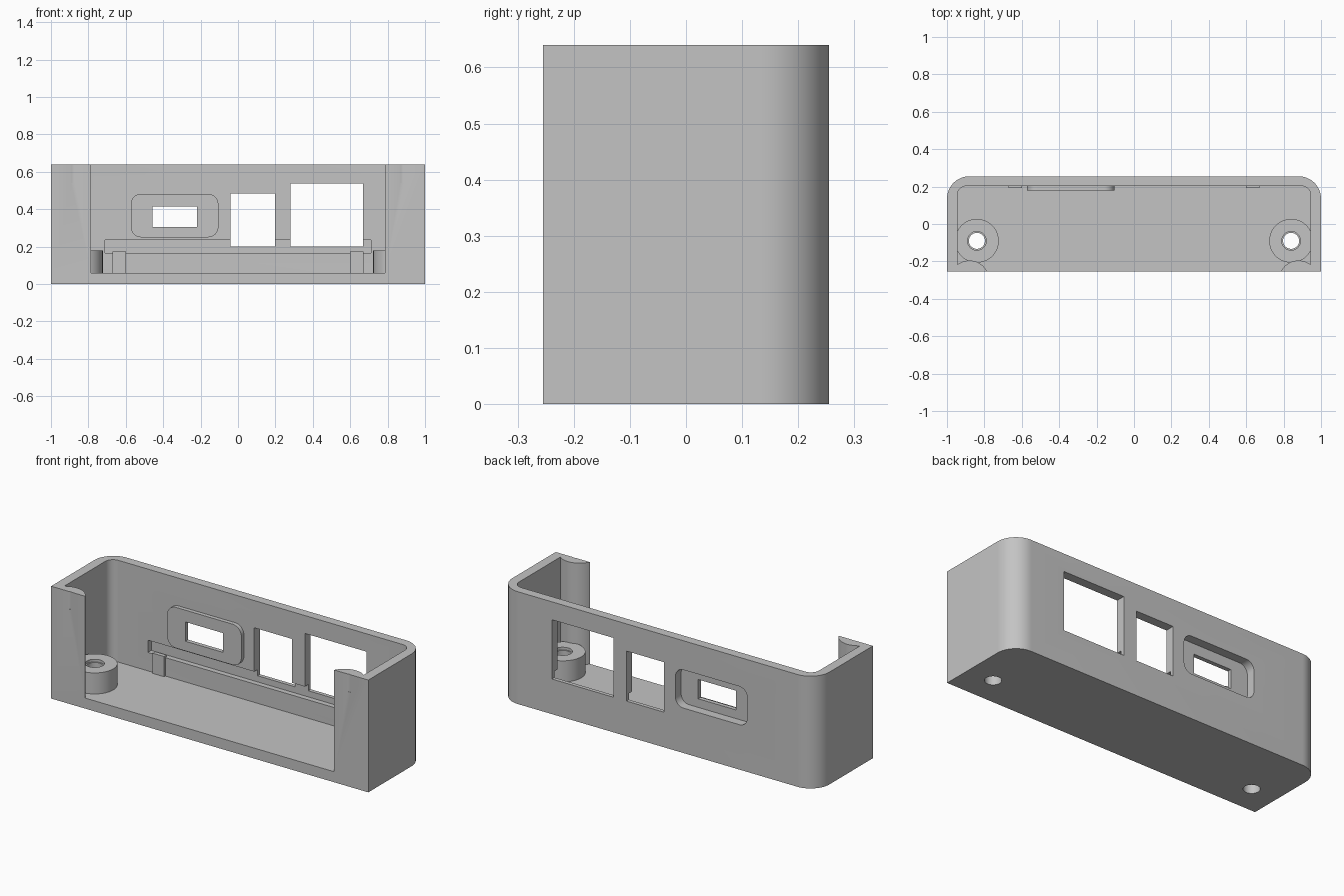
import bpy, bmesh, math
from mathutils import Vector

if "Cube" in bpy.data.objects:
    bpy.data.objects.remove(bpy.data.objects["Cube"], do_unlink=True)

W, D, H = 1.0, 0.255, 0.64       # half width, half depth, height
INX, INY, FLOOR = 0.945, 0.203, 0.06
BOSS = Vector((0.84, -0.09))     # standoff centre on the left side
POST = Vector((0.88, -0.30))     # front post centre on the left side

grey = bpy.data.materials.new("light grey plastic")
grey.use_nodes = True
colour = (0.55, 0.55, 0.55, 1)
grey.diffuse_color = colour
grey.node_tree.nodes["Principled BSDF"].inputs["Base Color"].default_value = colour


def arc(cx, cy, r, a0, a1, n=16):
    """Points along an arc, angles in degrees."""
    angles = [math.radians(a0 + (a1 - a0) * i / n) for i in range(n + 1)]
    return [(cx + r * math.cos(a), cy + r * math.sin(a)) for a in angles]


def circle(cx, cy, r, n=48):
    return arc(cx, cy, r, 0, 360, n)[:-1]


def rect(x0, x1, y0, y1, r=0):
    if not r:
        return [(x0, y0), (x1, y0), (x1, y1), (x0, y1)]
    return (arc(x1 - r, y1 - r, r, 0, 90, 10) + arc(x0 + r, y1 - r, r, 90, 180, 10)
            + arc(x0 + r, y0 + r, r, 180, 270, 10) + arc(x1 - r, y0 + r, r, 270, 360, 10))


def prism(name, pts, lo, hi, axis="z"):
    """Extrude a profile along z (points are x, y) or along y (points are x, z)."""
    bm = bmesh.new()
    place = (lambda p: (p[0], p[1], lo)) if axis == "z" else (lambda p: (p[0], lo, p[1]))
    face = bm.faces.new([bm.verts.new(place(p)) for p in pts])
    out = bmesh.ops.extrude_face_region(bm, geom=[face])
    step = Vector((0, 0, hi - lo)) if axis == "z" else Vector((0, hi - lo, 0))
    bmesh.ops.translate(bm, vec=step,
                        verts=[v for v in out["geom"] if isinstance(v, bmesh.types.BMVert)])
    bmesh.ops.recalc_face_normals(bm, faces=bm.faces)
    mesh = bpy.data.meshes.new(name)
    bm.to_mesh(mesh)
    bm.free()
    obj = bpy.data.objects.new(name, mesh)
    obj.data.materials.append(grey)
    bpy.context.collection.objects.link(obj)
    return obj


def activate(obj):
    bpy.ops.object.select_all(action="DESELECT")
    obj.select_set(True)
    bpy.context.view_layer.objects.active = obj


def cut(obj, *cutters):
    """Subtract the cutters from the object and discard them."""
    activate(obj)
    for c in cutters:
        c.hide_render = True
        mod = obj.modifiers.new("cut", "BOOLEAN")
        mod.operation, mod.solver, mod.object = "DIFFERENCE", "EXACT", c
        bpy.ops.object.modifier_apply(modifier=mod.name)
        bpy.data.objects.remove(c, do_unlink=True)


# Outer block with rounded back corners
R = 0.12
outline = ([(-W, -D), (W, -D)] + arc(W - R, D - R, R, 0, 90)
           + arc(R - W, D - R, R, 90, 180))
shell = prism("case_shell", outline, 0, H)

# Cavity, open to the front between two rounded posts
r = 0.05
pr = 0.105
a_front = 180 - math.degrees(math.asin((-D - POST.y) / pr))
a_wall = math.degrees(math.acos((INX - POST.x) / pr))
half = ([(POST.x - 0.095, -0.4)] + arc(*POST, pr, a_front, a_wall)
        + arc(INX - r, INY - r, r, 0, 90, 10))
cavity = half + [(-x, y) for x, y in reversed(half)]
cut(shell, prism("cavity_cutter", cavity, FLOOR, 1))

# Ports in the back wall, the plug recess and the board groove
cut(shell,
    prism("small_port_cutter", rect(-0.04, 0.197, 0.2, 0.485), 0.1, 0.4, "y"),
    prism("large_port_cutter", rect(0.28, 0.667, 0.2, 0.538), 0.1, 0.4, "y"),
    prism("plug_recess_cutter", rect(-0.565, -0.112, 0.256, 0.474, 0.05), 0.1, 0.4, "y"),
    prism("board_groove_cutter", rect(-0.71, 0.71, 0.165, 0.235), 0.1, INY + 0.03, "y"))

# Thin plate closing the plug recess, standing proud inside
plate = prism("plug_plate", rect(-0.573, -0.105, 0.25, 0.482, 0.055), 0.18, 0.204, "y")
cut(plate, prism("plug_slot_cutter", rect(-0.458, -0.22, 0.305, 0.415), 0.1, 0.4, "y"))
parts = [shell, plate]

# Standoffs, screw holes and board ribs on both sides
for side, s in (("left", 1), ("right", -1)):
    bx, px = s * BOSS.x, s * POST.x
    cut(shell,
        prism("screw_cutter", circle(bx, BOSS.y, 0.043), -0.1, 0.3),
        prism("post_screw_cutter", circle(px, -0.29, 0.037), H - 0.1, 1))
    boss = prism(side + "_standoff", circle(bx, BOSS.y, 0.117), FLOOR - 0.002, 0.18)
    cut(boss,
        prism("screw_cutter", circle(bx, BOSS.y, 0.043), -0.1, 0.3),
        prism("rim_cutter", circle(bx, BOSS.y, 0.05), 0.165, 0.3))
    x0, x1 = sorted((s * 0.6, s * 0.672))
    rib = prism(side + "_board_rib", rect(x0, x1, FLOOR - 0.002, 0.175), 0.192, 0.215, "y")
    parts += [boss, rib]

# Smooth the curves and keep hard edges
for obj in parts:
    activate(obj)
    bpy.ops.object.shade_smooth_by_angle(angle=math.radians(30))
